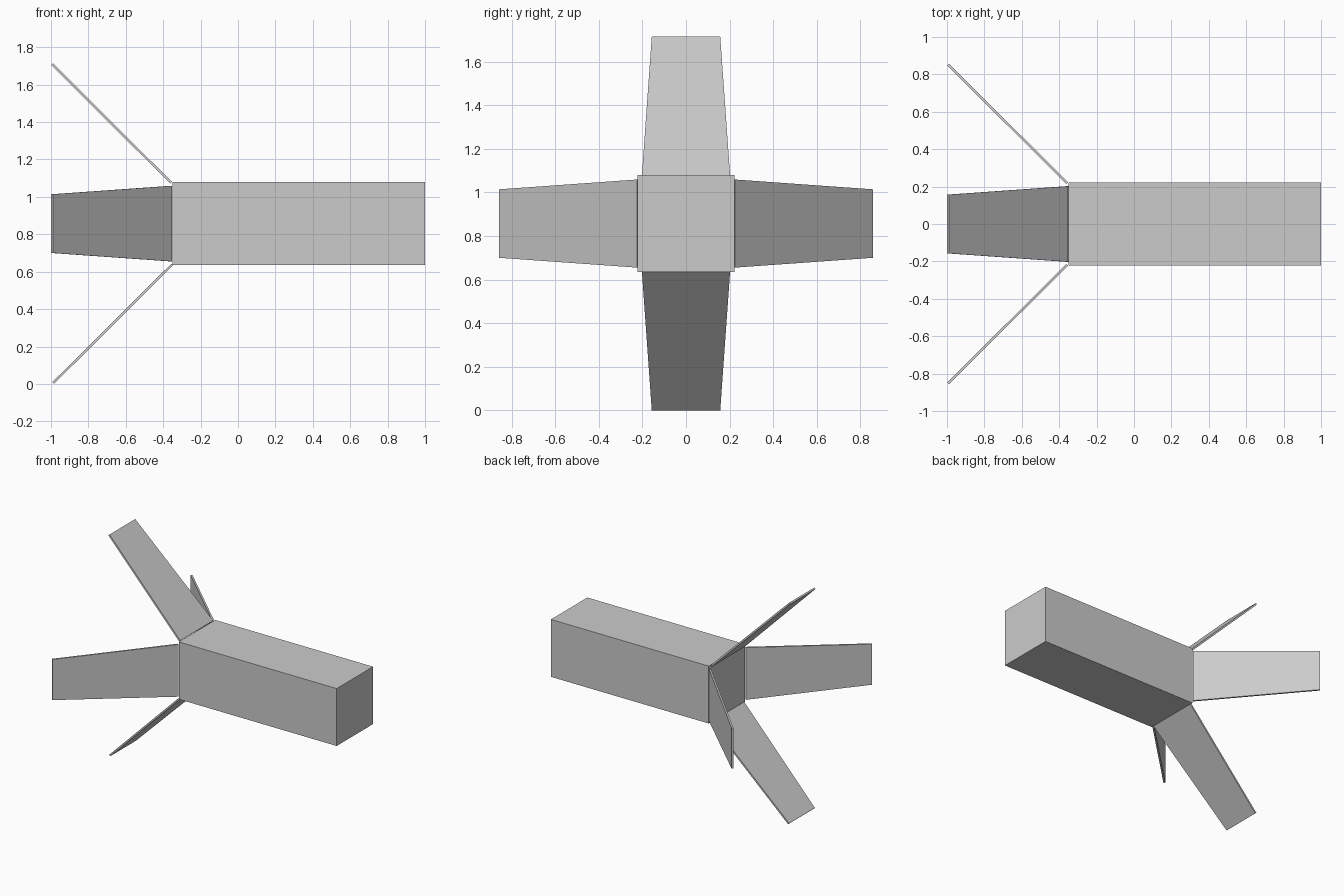
import bpy
import bmesh
from math import pi
from mathutils import Matrix, Vector

if "Cube" in bpy.data.objects:
    bpy.data.objects.remove(bpy.data.objects["Cube"])

CENTRE_Z = 0.857
BODY_HALF = 0.222
FIN_THICKNESS = 0.013

grey = bpy.data.materials.new("light_grey")
grey.use_nodes = True
colour = (0.6, 0.6, 0.6, 1)
grey.diffuse_color = colour
grey.node_tree.nodes["Principled BSDF"].inputs["Base Color"].default_value = colour


def finish(name, bm):
    bmesh.ops.recalc_face_normals(bm, faces=bm.faces)
    mesh = bpy.data.meshes.new(name)
    bm.to_mesh(mesh)
    bm.free()
    mesh.materials.append(grey)
    obj = bpy.data.objects.new(name, mesh)
    bpy.context.collection.objects.link(obj)
    return obj


# Square body, long along x
bm = bmesh.new()
bmesh.ops.create_cube(bm, size=1)
bmesh.ops.scale(bm, vec=(1.35, 2 * BODY_HALF, 2 * BODY_HALF), verts=bm.verts)
bmesh.ops.translate(bm, vec=(0.325, 0, CENTRE_Z), verts=bm.verts)
finish("body", bm)


# Thin tapered fins, splayed back from each side of the rear end
def add_fin(name, angle, shift):
    bm = bmesh.new()
    root, tip = Vector((-0.358, 0, 0.219)), Vector((-0.994, 0, 0.852))
    normal = Vector((1, 0, 1)).normalized() * FIN_THICKNESS / 2
    rings = []
    for side in (-1, 1):
        rings.append([bm.verts.new(p + normal * side + Vector((shift, y, 0)))
                      for p, y in ((root, -0.202), (root, 0.202),
                                   (tip, 0.157), (tip, -0.157))])
    inner, outer = rings
    bm.faces.new(inner)
    bm.faces.new(outer)
    for i in range(4):
        j = (i + 1) % 4
        bm.faces.new((inner[i], inner[j], outer[j], outer[i]))
    turn = Matrix.Translation((0, 0, CENTRE_Z)) @ Matrix.Rotation(angle, 4, "X")
    bmesh.ops.transform(bm, matrix=turn, verts=bm.verts)
    finish(name, bm)


fins = (("top_fin", 0), ("right_fin", 1), ("bottom_fin", 2), ("left_fin", 3))
for name, quarter in fins:
    add_fin(name, quarter * pi / 2, 0.006 if name == "bottom_fin" else 0)
